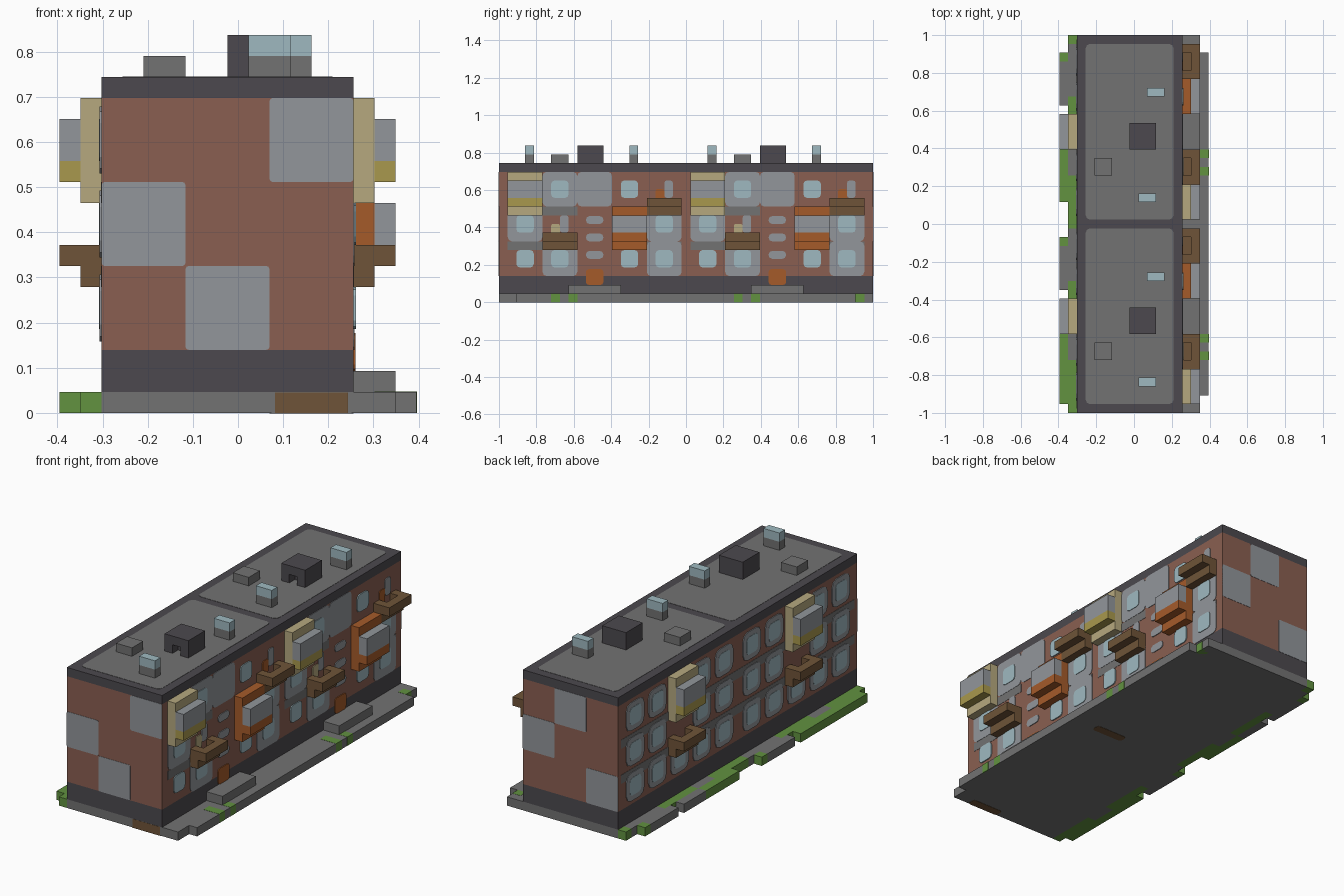
import bpy, bmesh
from mathutils import Vector

cube = bpy.data.objects.get("Cube")
if cube:
    bpy.data.objects.remove(cube, do_unlink=True)

U = 2 / 43          # one building block
LAYER = 0.03        # thickness step of painted plates, in blocks


def material(name, code):
    rgb = [int(code[i:i + 2], 16) / 255 for i in range(0, 6, 2)]
    lin = [((c + 0.055) / 1.055) ** 2.4 if c > 0.04 else c / 12.92 for c in rgb]
    m = bpy.data.materials.new(name)
    m.use_nodes = True
    m.diffuse_color = (*lin, 1)
    m.node_tree.nodes["Principled BSDF"].inputs["Base Color"].default_value = (*lin, 1)
    return m


BRICK = material("brick", "8a5f51")
PANEL = material("pale_panel", "92969b")
DARK = material("dark_stone", "4c494e")
GRAY = material("concrete", "727272")
GREEN = material("grass", "629240")
BROWN = material("brown_wood", "6f5438")
TAN = material("tan", "b6a97f")
MUSTARD = material("mustard", "a9994d")
BLUE = material("window_blue", "9fb9c0")
ORANGE = material("orange", "a55b2a")


def box(name, mat, x, y, z, axis=None, radius=0.0):
    """Box from ranges in blocks; edges along axis are rounded when asked."""
    bm = bmesh.new()
    bmesh.ops.create_cube(bm, size=1)
    for v in bm.verts:
        v.co = Vector([(r[0] + r[1]) / 2 + c * (r[1] - r[0]) for r, c in zip((x, y, z), v.co)]) * U
    if radius:
        edges = [e for e in bm.edges
                 if abs((e.verts[0].co - e.verts[1].co).normalized()[axis]) > 0.9]
        bmesh.ops.bevel(bm, geom=edges, offset=radius * U, segments=2, profile=0.5, affect='EDGES')
    me = bpy.data.meshes.new(name)
    bm.to_mesh(me)
    bm.free()
    me.materials.append(mat)
    ob = bpy.data.objects.new(name, me)
    bpy.context.collection.objects.link(ob)
    return ob


def wall_x(side, a, b):
    """Range of depth a..b outward from the long wall on the given side."""
    return sorted((5.5 + a, 5.5 + b)) if side > 0 else sorted((-6.5 - a, -6.5 - b))


def plate(name, mat, side, y, z, layer, radius=0.0):
    box(name, mat, wall_x(side, -0.02, LAYER * layer), y, z, 0, radius)


def window(side, c, z, framed=False):
    if framed:
        plate("window_frame", PANEL, side, (c - 1.6, c + 1.6), (z - 0.6, z + 2.6), 3, 0.8)
    plate("window", BLUE, side, (c - 1, c + 1), (z, z + 2), 4, 0.4)


def bay(side, c, z, trim, sill):
    y = (c - 2, c + 2)
    box("bay_back", trim, wall_x(side, 0, 1), y, (z, z + 5))
    box("bay_sill", sill, wall_x(side, 1, 2), y, (z + 1, z + 2))
    box("bay_front", PANEL, wall_x(side, 1, 2), y, (z + 2, z + 4))


def balcony(side, c, z):
    box("balcony_floor", BROWN, wall_x(side, 0, 1), (c - 2, c + 2), (z, z + 1))
    box("balcony_rail", BROWN, wall_x(side, 1, 2), (c - 2, c + 2), (z + 1, z + 2))
    for s in (-1.5, 1.5):
        box("balcony_end", BROWN, wall_x(side, 0, 1), (c + s - .5, c + s + .5), (z + 1, z + 2))


# Main body
END = 21.5
box("brick_walls", BRICK, (-6.5, 5.5), (-END, END), (3, 15))
box("plinth", DARK, (-6.5, 5.5), (-END, END), (1, 3))
box("roof_edge", DARK, (-6.5, 5.5), (-END, END), (15, 16))

# Pale panels on the end walls
for s, floors in ((-1, (7, 3, 11)), (1, (3, 11, 7))):
    for i, z in enumerate(floors):
        x = -6.5 + 4 * i
        box("end_panel", PANEL, (x, x + 4), sorted((s * (END - .02), s * (END + LAYER))), (z, z + 4), 1, 0.15)

# Ground slab, pavement and grass
box("ground_slab", GRAY, (-6.5, 7.5), (-END, END), (0, 1))
box("pavement", GRAY, (7.5, 8.5), (-19.5, 19.5), (0, 1))
for y in (-21.5, -0.5):
    box("earth_strip", BROWN, (1.5, 5.5), (y - .02, y + 1), (-LAYER, .98), 2, 0.3)
for y in (-15.5, -13.5, 5.5, 7.5):
    box("pavement_grass", GREEN, (6.5, 8.52), (y, y + 1), (.5, 1.02))
    box("pavement_grass_side", GREEN, (8.4, 8.52), (y, y + 1), (0, .5))
box("corner_grass", GREEN, (6.5, 7.52), (19.5, 20.5), (0, 1.02))
verge_inner = [(21.5, 20.5, GREEN), (20.5, 14.5, GRAY), (14.5, 8.5, GREEN), (8.5, 5.5, GRAY),
               (5.5, -.5, GREEN), (-.5, -6.5, GRAY), (-6.5, -12.5, GREEN),
               (-12.5, -15.5, GRAY), (-15.5, -21.5, GREEN)]
verge_outer = [(19.5, 18.5, GREEN), (18.5, 13.5, GRAY), (12.5, 8.5, GRAY), (8.5, 2.5, GREEN),
               (-1.5, -2.5, GREEN), (-2.5, -7.5, GRAY), (-8.5, -20.5, GREEN)]
for x, strips in ((-7.5, verge_inner), (-8.5, verge_outer)):
    for b, a, mat in strips:
        box("verge", mat, (x, x + 1), (a, b), (0, 1))

# The two identical halves
for o in (-21, 0):
    # roof
    box("roof_panel", GRAY, (-5.5, 4.5), (o + .5, o + 20.5), (15.9, 16 + LAYER), 2, 0.5)
    for x, y in ((1.5, 14.5), (0.5, 2.5)):
        box("chimney", GRAY, (x, x + 2), (o + y, o + y + 1), (16, 17))
        box("chimney_cap", BLUE, (x, x + 2), (o + y, o + y + 1), (17, 18))
    box("roof_vent", GRAY, (-4.5, -2.5), (o + 5.5, o + 7.5), (16, 17))
    box("stair_head", DARK, (-.5, 2.5), (o + 9.5, o + 11.5), (16, 18))
    for x in (-.5, 1.5):
        box("stair_head_jamb", DARK, (x, x + 1), (o + 8.5, o + 9.5), (16, 17))
    box("stair_head_lintel", DARK, (-.5, 2.5), (o + 8.5, o + 9.5), (17, 18))

    # street side: five cells of four blocks
    a, b, c, d, e = [o + 2.5 + 4 * i for i in range(5)]
    bay(1, a, 10, TAN, MUSTARD)
    bay(1, d, 6, ORANGE, ORANGE)
    balcony(1, b, 6)
    balcony(1, e, 10)
    for y, z in ((a, 7), (b, 3), (b, 11), (c, 11), (e, 3), (e, 7)):
        plate("wall_panel", PANEL, 1, (y - 2, y + 2), (z, z + 4), 2, 0.5)
    for y, z in ((a, 6), (b, 10), (e, 6), (e, 10), (d, 10)):
        plate("wall_band", GRAY, 1, (y - 2, y + 2), (z, z + 1), 1)
    for y, z in ((a, 4), (a, 8), (b, 4), (b, 12), (d, 4), (d, 12), (e, 4), (e, 8)):
        window(1, y, z)
    for z in (5, 7, 9):
        plate("stair_window", PANEL, 1, (c - 1, c + 1), (z, z + .9), 3, 0.4)
    plate("entrance_door", ORANGE, 1, (c - 1, c + 1), (2, 3.8), 3, 0.3)
    for y, z, mat in ((b, 8, TAN), (e, 12, ORANGE)):
        plate("balcony_door", mat, 1, (y - 1, y), (z - .5, z + 1), 3, 0.2)
        plate("balcony_window", PANEL, 1, (y, y + 1), (z, z + 2), 3, 0.3)
    box("entrance_step", GRAY, (5.5, 7.5), (c - 3, c + 3), (1, 2))

    # garden side
    bay(-1, c, 10, TAN, MUSTARD)
    balcony(-1, c, 6)
    for z in (6, 10):
        plate("garden_band", GRAY, -1, (o, o + 21), (z, z + 1), 1)
    for y in (a, b, c, d, e):
        for z in (4, 8, 12):
            if y != c or z == 4:
                window(-1, y, z, True)
